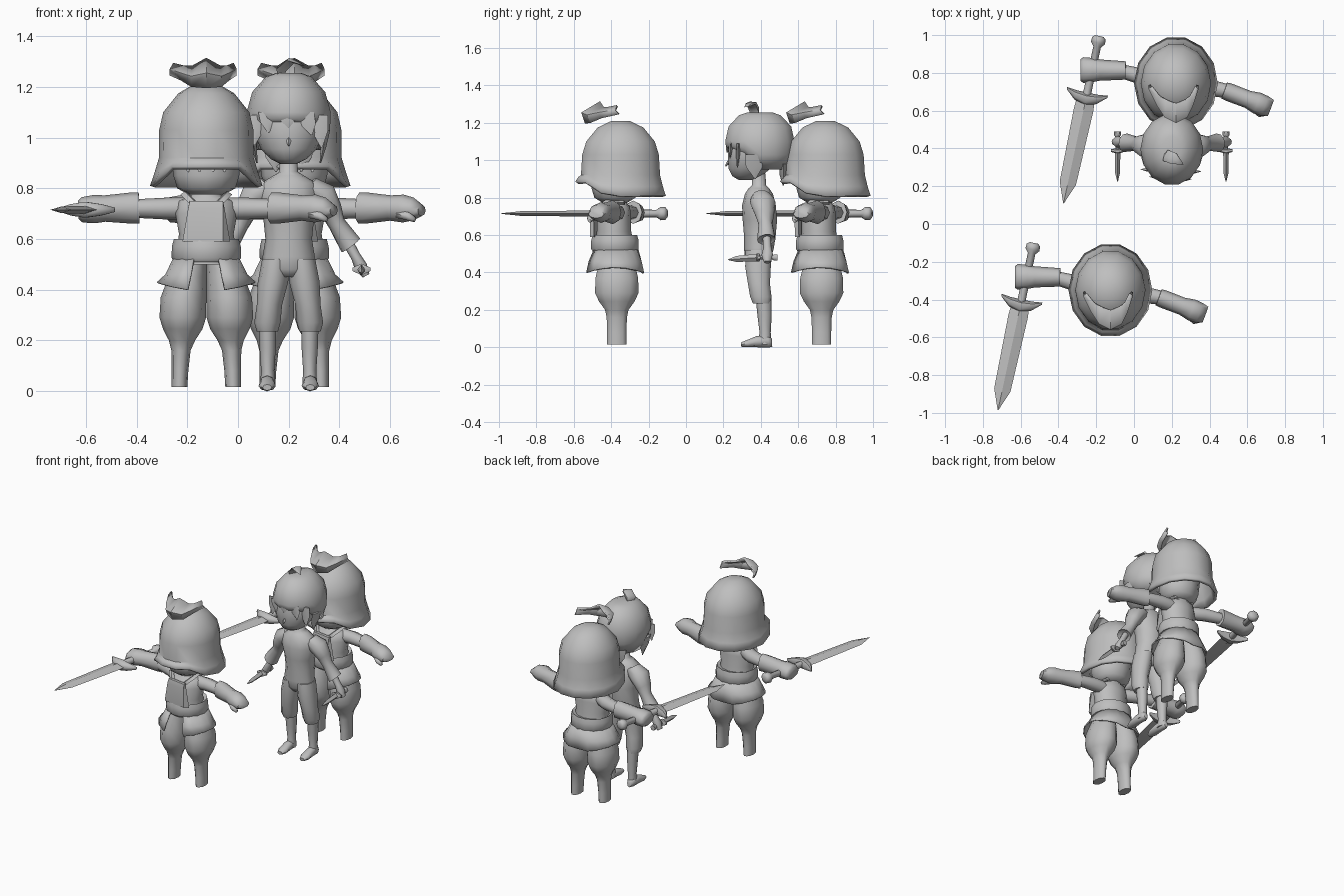
import bpy, bmesh, math
from mathutils import Vector

clay = bpy.data.materials.new("grey")
clay.diffuse_color = (0.52, 0.52, 0.52, 1)


def finish(name, bm, origin, angle=60, thick=0):
    """Turn a bmesh into a shaded object standing at the figure's origin."""
    bmesh.ops.recalc_face_normals(bm, faces=bm.faces)
    me = bpy.data.meshes.new(name)
    bm.to_mesh(me)
    bm.free()
    me.materials.append(clay)
    ob = bpy.data.objects.new(name, me)
    bpy.context.collection.objects.link(ob)
    ob.location = origin
    bpy.ops.object.select_all(action='DESELECT')
    ob.select_set(True)
    bpy.context.view_layer.objects.active = ob
    bpy.ops.object.shade_smooth_by_angle(angle=math.radians(angle))
    if thick:
        mod = ob.modifiers.new("thickness", 'SOLIDIFY')
        mod.thickness = thick
    return ob


def loft_mesh(rings, n, caps=True):
    """Rings of (x, y, z, half width, half depth) skinned along their path."""
    bm = bmesh.new()
    pts = [Vector(r[:3]) for r in rings]
    axis = (pts[-1] - pts[0]).normalized()
    if abs(axis.z) > 0.9:
        side, up = Vector((1, 0, 0)), Vector((0, 1, 0))
    else:
        side = axis.cross(Vector((0, 0, 1))).normalized()
        up = side.cross(axis)
    loops = []
    for p, r in zip(pts, rings):
        loops.append([bm.verts.new(p + side * r[3] * math.cos(a) + up * r[4] * math.sin(a))
                      for a in (2 * math.pi * i / n for i in range(n))])
    for a, b in zip(loops, loops[1:]):
        for i in range(n):
            j = (i + 1) % n
            bm.faces.new((a[i], a[j], b[j], b[i]))
    bm.faces.new(loops[0])
    if caps:
        bm.faces.new(loops[-1])
    return bm


def loft(name, origin, rings, n=10, angle=60):
    return finish(name, loft_mesh(rings, n), origin, angle)


def spike(name, origin, base, tip, w, d):
    """Flat pointed lock of hair."""
    mid = [(a + b) / 2 for a, b in zip(base, tip)]
    return loft(name, origin, [(*base, w, d), (*mid, w * .8, d), (*tip, .003, .003)], 4)


def knight(o):
    # helmet: open dome with a flared brim, lifted over the face
    dome = [(1.21, .05, .05), (1.175, .11, .125), (1.10, .170, .188), (1.03, .186, .21),
            (.92, .187, .217), (.86, .205, .232), (.81, .222, .248)]
    bm = loft_mesh([(0, .02, z, rx, ry) for z, rx, ry in dome], 14, caps=False)
    for v in bm.verts:
        if v.co.z < .9:
            f = min(max((-v.co.y - .06) / .11, 0), 1)
            v.co.z += f * (.075 if v.co.z < .83 else .05)
    finish("helmet", bm, o, 40, .02)
    # curled crest floating above the helmet
    bm = bmesh.new()
    rows = []
    for x, y, lo, hi, lean in [(-.145, -.01, 1.245, 1.295, .01), (-.10, -.10, 1.225, 1.285, .05),
                               (-.06, -.16, 1.20, 1.285, .09), (0, -.19, 1.195, 1.315, .10),
                               (.06, -.16, 1.20, 1.285, .09), (.09, -.10, 1.225, 1.285, .05),
                               (.12, -.01, 1.245, 1.295, .01)]:
        rows.append([bm.verts.new(p) for p in
                     ((x, y + .02, lo), (x, y, (lo + hi) / 2), (x * .9, y + lean, hi))])
    for a, b in zip(rows, rows[1:]):
        for k in range(2):
            bm.faces.new((a[k], b[k], b[k + 1], a[k + 1]))
    finish("crest", bm, o, 40, .012)
    # head and fringe
    loft("head", o, [(0, -.01, .775, .07, .07), (0, -.01, .80, .115, .11), (0, -.01, .85, .13, .125),
                     (0, 0, .95, .135, .13), (0, 0, 1.02, .10, .10)], 12)
    for x in (-.08, -.03, .03, .08):
        spike("fringe", o, (x, -.12 + abs(x) * .3, .95), (x * .9, -.145 + abs(x) * .3, .865), .03, .008)
    # body
    loft("torso", o, [(0, 0, .80, .05, .05), (0, 0, .77, .06, .055), (0, -.01, .75, .11, .08),
                      (0, -.015, .70, .122, .092), (0, -.015, .62, .108, .092),
                      (0, -.01, .50, .125, .11)], 12)
    loft("belt", o, [(0, -.01, .59, .115, .105), (0, -.01, .60, .128, .122), (0, -.01, .57, .136, .13),
                     (0, -.01, .525, .137, .13), (0, -.01, .51, .125, .12)], 14, 50)
    # chest plate, hung from two straps
    bm = loft_mesh([(0, -.118, .75, .065, .02), (0, -.124, .72, .072, .022),
                    (0, -.122, .59, .094, .02)], 4)
    for v in bm.verts:  # square off the four-sided section
        if abs(v.co.x) < .001:
            v.co.x = .066 if v.co.y < -.122 else -.066
    finish("chest_plate", bm, o, 30)
    for s in (-1, 1):
        loft("strap", o, [(s * .05, -.105, .74, .018, .012), (s * .085, -.06, .775, .018, .012),
                          (s * .07, .04, .775, .018, .012)], 4)
    # squarish skirt over the thighs, split at the front
    bm = loft_mesh([(0, -.008, .53, .128, .122), (0, -.008, .46, .162, .138),
                    (0, -.008, .395, .195, .15)], 16, caps=False)
    bmesh.ops.delete(bm, geom=[f for f in bm.faces if len(f.verts) > 4], context='FACES_ONLY')
    gap = [f for f in bm.faces if f.calc_center_median().y < -.05 and abs(f.calc_center_median().x) < .04]
    bmesh.ops.delete(bm, geom=gap, context='FACES')
    for v in bm.verts:
        k = abs(v.co.x) / .195
        if v.co.z < .42:
            v.co.z += .035 * k * k
        if v.co.z < .5:
            v.co.y *= 1 + .25 * k * (1 - k) * 2
    finish("skirt", bm, o, 50, .008)
    # baggy trousers running into thin shins
    for s in (-1, 1):
        leg = [(.055, .53, .055, .08), (.075, .45, .075, .10), (.09, .37, .09, .12),
               (.093, .29, .092, .122), (.093, .245, .078, .10), (.096, .20, .052, .066),
               (.10, .16, .038, .057), (.104, .08, .033, .054), (.106, .015, .031, .054)]
        loft("leg", o, [(s * x, .0, z, rx, ry) for x, z, rx, ry in leg], 10)
    # arms and gauntlets, one side swept back and one forward
    loft("left_arm", o, [(-.07, .0, .72, .045, .045), (-.16, .05, .72, .045, .043),
                         (-.29, .085, .72, .036, .036)], 8)
    loft("left_gauntlet", o, [(-.265, .088, .722, .048, .062), (-.29, .088, .722, .05, .062),
                              (-.40, .09, .72, .056, .052), (-.44, .09, .718, .064, .056),
                              (-.49, .09, .715, .068, .05), (-.505, .09, .715, .058, .036)], 8)
    loft("right_arm", o, [(.07, .0, .72, .045, .045), (.16, .0, .72, .045, .043),
                          (.29, -.025, .72, .036, .036)], 8)
    loft("right_gauntlet", o, [(.255, -.018, .722, .045, .062), (.28, -.027, .722, .048, .062),
                               (.38, -.065, .722, .047, .05), (.43, -.085, .72, .058, .055),
                               (.47, -.10, .718, .055, .045), (.503, -.11, .712, .045, .022)], 8)
    loft("right_thumb", o, [(.41, -.11, .70, .02, .02), (.45, -.14, .69, .022, .018),
                            (.475, -.145, .675, .01, .01)], 6)
    # sword, held level and pointing forward
    pommel, tip = Vector((-.405, .27, .715)), Vector((-.595, -.615, .715))

    def along(t, w, d):
        return (*pommel.lerp(tip, t), w, d)
    loft("sword_grip", o, [along(0, .022, .02), along(.012, .036, .035), along(.04, .038, .036),
                           along(.065, .02, .02), along(.37, .022, .022)], 8)
    loft("sword_blade", o, [along(.35, .046, .016), along(.44, .052, .016), along(.88, .044, .013),
                            along(1, .002, .002)], 4, 20)
    d = (tip - pommel).normalized()
    side = Vector((-d.y, d.x, 0))
    mid = pommel.lerp(tip, .365)
    loft("sword_guard", o, [(*(mid + side * k + d * f), w, h) for k, f, w, h in
                            ((-.11, -.025, .006, .01), (-.06, .0, .025, .026), (0, .012, .036, .036),
                             (.06, .0, .025, .026), (.11, -.025, .006, .01))], 6)


def child(o):
    # head with a small nose
    loft("head", o, [(0, -.07, .895, .03, .04), (0, -.065, .915, .07, .08), (0, -.05, .955, .11, .115),
                     (0, -.025, 1.02, .138, .145), (0, -.01, 1.10, .142, .155),
                     (0, 0, 1.18, .11, .12)], 14)
    spike("nose", o, (0, -.16, .995), (0, -.178, .968), .01, .008)
    # bowl of hair, cut high over the face and long at the nape
    cap = [(1.255, .05, .07), (1.24, .09, .115), (1.18, .144, .172), (1.10, .166, .19),
           (1.03, .163, .186), (.95, .13, .155)]
    bm = loft_mesh([(0, .005, z, rx, ry) for z, rx, ry in cap], 14, caps=False)
    for v in bm.verts:
        f = min(max(-v.co.y / .1, 0), 1)
        if v.co.z < 1.06:
            v.co.z += f * ((1.075 if v.co.z > 1.0 else 1.045) - v.co.z)
    finish("hair", bm, o, 50, .012)
    # locks around the face, nape and crown
    for x, y, z, dx, dz in ((-.125, -.10, 1.09, -.01, -.12), (-.08, -.14, 1.10, .0, -.08),
                            (-.01, -.165, 1.10, .01, -.06), (.06, -.15, 1.10, .03, -.09),
                            (.115, -.11, 1.09, .015, -.13)):
        spike("fringe", o, (x, y, z), (x + dx, y - .005, z + dz), .04, .01)
    for s in (-1, 1):
        spike("side_lock", o, (s * .15, -.03, 1.03), (s * .125, -.02, .90), .014, .045)
        spike("nape_lock", o, (s * .06, .13, .98), (s * .05, .13, .865), .045, .02)
    loft("tuft", o, [(-.03, -.02, 1.235, .025, .02), (-.03, -.025, 1.27, .035, .018),
                     (.01, -.04, 1.305, .035, .01), (.06, -.075, 1.285, .003, .003)], 5)
    # body
    loft("torso", o, [(0, .0, .93, .035, .035), (0, .0, .865, .036, .038), (0, .0, .85, .06, .055),
                      (0, .0, .82, .11, .075), (0, .0, .76, .12, .09), (0, .005, .68, .10, .092),
                      (0, .005, .60, .092, .085), (0, .0, .53, .103, .08), (0, -.005, .48, .10, .07),
                      (0, -.005, .45, .06, .05)], 12)
    for s in (-1, 1):
        # short trousers, shin, foot
        trouser = [(.05, -.0, .52, .055, .075), (.062, -.005, .43, .06, .072), (.076, .0, .34, .05, .062),
                   (.084, .01, .27, .052, .06), (.084, .015, .235, .042, .05)]
        loft("trouser_leg", o, [(s * x, y, z, a, b) for x, y, z, a, b in trouser], 10)
        shin = [(.084, .025, .27, .034, .043), (.083, .03, .17, .032, .038),
                (.083, .033, .08, .026, .03), (.083, .03, .015, .03, .035)]
        loft("shin", o, [(s * x, y, z, a, b) for x, y, z, a, b in shin], 8)
        foot = [(.07, .025, .015, .022), (.05, .032, .028, .034), (-.01, .03, .03, .03),
                (-.06, .02, .034, .02), (-.095, .014, .018, .012)]
        loft("foot", o, [(s * .085, y, z, a, b) for y, z, a, b in foot], 8)
        # puffed shoulder, flared sleeve, hand
        loft("sleeve", o, [(s * .07, .01, .81, .05, .05), (s * .13, .02, .775, .07, .058),
                           (s * .17, .03, .71, .052, .045), (s * .19, .035, .66, .038, .035),
                           (s * .245, .04, .575, .05, .046), (s * .24, .04, .585, .03, .03)], 10)
        loft("forearm", o, [(s * .22, .04, .61, .022, .022), (s * .265, .045, .53, .022, .02),
                            (s * .285, .045, .49, .032, .026), (s * .305, .045, .455, .018, .015)], 8)
        # knife
        kx, kz = s * .287, .48
        loft("knife_grip", o, [(kx, .10, kz, .018, .018), (kx, .08, kz, .018, .02),
                               (kx, .07, kz, .011, .011), (kx, .0, kz, .011, .011)], 6)
        loft("knife_guard", o, [(kx - .035, .0, kz, .008, .008), (kx, -.005, kz, .014, .026),
                                (kx + .035, .0, kz, .008, .008)], 6)
        loft("knife_blade", o, [(kx, .0, kz, .015, .02), (kx, -.12, kz - .008, .013, .016),
                                (kx, -.165, kz - .012, .002, .002)], 4, 20)


knight((-.125, -.37, 0))
knight((.222, .725, 0))
child((.20, .39, 0))
